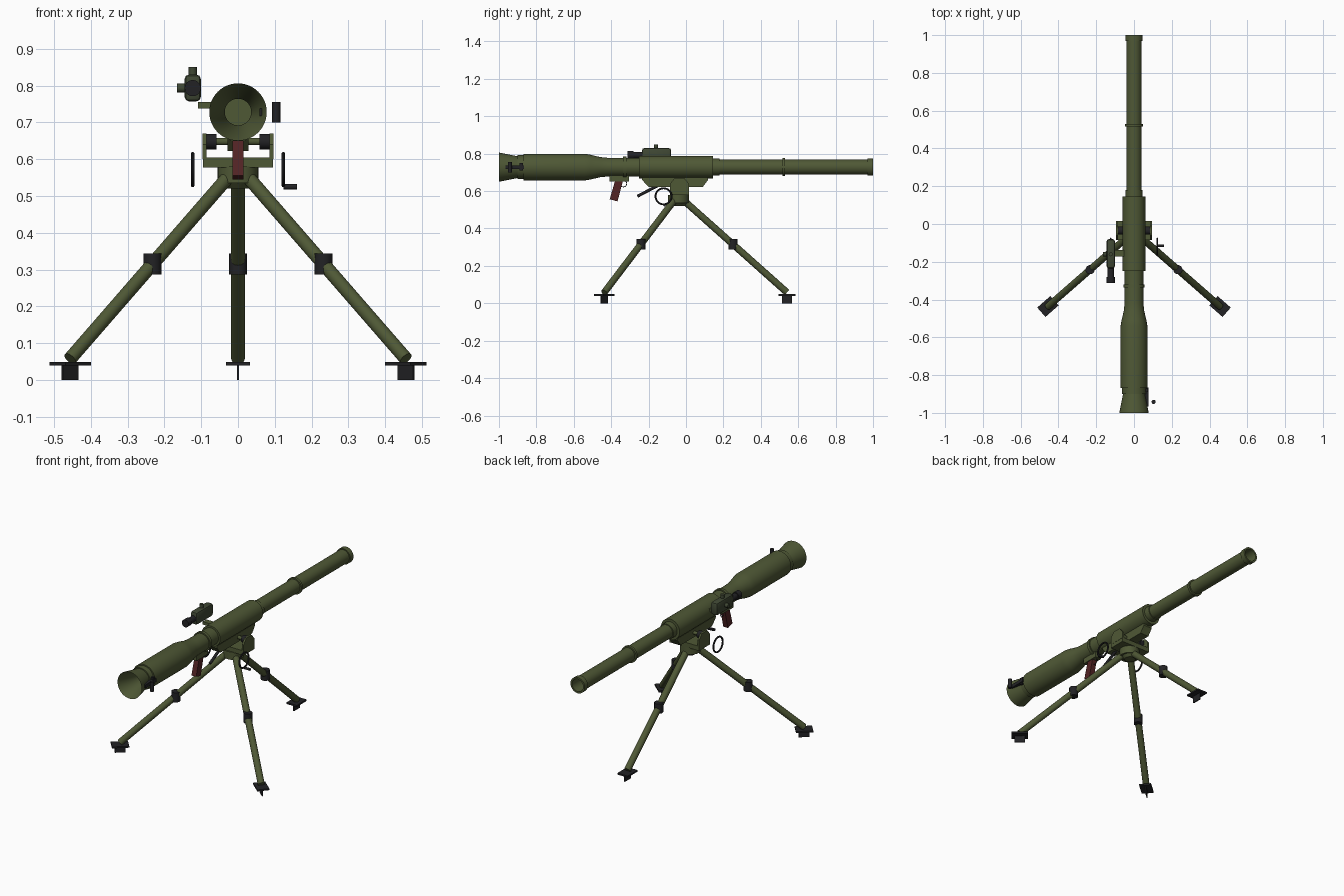
import bpy, bmesh, math
from mathutils import Vector, Matrix

if "Cube" in bpy.data.objects:
    bpy.data.objects.remove(bpy.data.objects["Cube"])


def material(name, rgb):
    m = bpy.data.materials.new(name)
    m.diffuse_color = (*rgb, 1)
    m.use_nodes = True
    m.node_tree.nodes["Principled BSDF"].inputs["Base Color"].default_value = m.diffuse_color
    return m


GREEN = material("olive green", (0.078, 0.098, 0.036))
SIGHT = material("dark olive", (0.05, 0.064, 0.034))
BLACK = material("dark metal", (0.016, 0.016, 0.018))
RED = material("maroon grip", (0.085, 0.017, 0.018))
AXIS_Z = 0.728


def finish(name, bm, mat, smooth=True):
    bmesh.ops.recalc_face_normals(bm, faces=bm.faces)
    me = bpy.data.meshes.new(name)
    bm.to_mesh(me)
    bm.free()
    me.materials.append(mat)
    ob = bpy.data.objects.new(name, me)
    bpy.context.collection.objects.link(ob)
    if smooth:
        bpy.ops.object.select_all(action='DESELECT')
        ob.select_set(True)
        bpy.context.view_layer.objects.active = ob
        bpy.ops.object.shade_smooth_by_angle(angle=math.radians(30))
    return ob


def box(name, lo, hi, mat, bevel=0.0, yaw=0.0):
    """Box between two corners, turned about its own centre."""
    lo, hi = Vector(lo), Vector(hi)
    bm = bmesh.new()
    bmesh.ops.create_cube(bm, size=1)
    bmesh.ops.scale(bm, vec=hi - lo, verts=bm.verts)
    if bevel:
        bmesh.ops.bevel(bm, geom=bm.edges[:], offset=bevel, segments=2,
                        profile=0.5, affect='EDGES')
    bm.transform(Matrix.Translation((lo + hi) / 2) @ Matrix.Rotation(yaw, 4, 'Z'))
    return finish(name, bm, mat, bool(bevel))


def rod(name, a, b, r, mat, r2=None, n=24):
    """Cylinder or cone from point a to point b."""
    a, b = Vector(a), Vector(b)
    d = b - a
    bm = bmesh.new()
    bmesh.ops.create_cone(bm, cap_ends=True, segments=n, radius1=r,
                          radius2=r if r2 is None else r2, depth=d.length)
    bm.transform(Matrix.Translation((a + b) / 2) @ d.to_track_quat('Z', 'Y').to_matrix().to_4x4())
    return finish(name, bm, mat)


def lathe_y(name, profile, mat, n=48):
    """Closed (y, radius) profile turned about the barrel axis."""
    bm = bmesh.new()
    rings = []
    for y, r in profile:
        rings.append([bm.verts.new((r * math.cos(2 * math.pi * i / n), y,
                                    AXIS_Z + r * math.sin(2 * math.pi * i / n)))
                      for i in range(n)])
    for k, ring in enumerate(rings):
        nxt = rings[(k + 1) % len(rings)]
        for i in range(n):
            j = (i + 1) % n
            bm.faces.new((ring[i], ring[j], nxt[j], nxt[i]))
    return finish(name, bm, mat)


def plate_yz(name, pts, x0, x1, mat):
    """Side outline in y, z extruded along x."""
    bm = bmesh.new()
    f = bm.faces.new([bm.verts.new((x0, y, z)) for y, z in pts])
    res = bmesh.ops.extrude_face_region(bm, geom=[f])
    bmesh.ops.translate(bm, vec=(x1 - x0, 0, 0),
                        verts=[v for v in res["geom"] if isinstance(v, bmesh.types.BMVert)])
    return finish(name, bm, mat, False)


def ring_yz(name, c, major, minor, mat, n=32, m=8):
    """Torus lying in the y-z plane."""
    bm = bmesh.new()
    g = [[bm.verts.new((c[0] + minor * math.sin(b),
                        c[1] + (major + minor * math.cos(b)) * math.cos(a),
                        c[2] + (major + minor * math.cos(b)) * math.sin(a)))
          for b in [2 * math.pi * j / m for j in range(m)]]
         for a in [2 * math.pi * i / n for i in range(n)]]
    for i in range(n):
        for j in range(m):
            p, q = g[i], g[(i + 1) % n]
            bm.faces.new((p[j], q[j], q[(j + 1) % m], p[(j + 1) % m]))
    return finish(name, bm, mat)


# Barrel with flared nozzle, chamber, receiver sleeve, muzzle band and open bore
lathe_y("barrel", [
    (-1.0, 0.078), (-0.90, 0.058), (-0.90, 0.064), (-0.868, 0.064), (-0.868, 0.071),
    (-0.54, 0.071), (-0.51, 0.066), (-0.46, 0.054), (-0.42, 0.050), (-0.25, 0.049),
    (-0.25, 0.060), (0.145, 0.060), (0.145, 0.045), (0.18, 0.045), (0.18, 0.040),
    (0.97, 0.040), (0.97, 0.046), (1.0, 0.046), (1.0, 0.036),
    (-0.87, 0.036), (-0.99, 0.073)], GREEN)
for nm, y, w, r in (("rear_band", -0.328, 0.018, 0.056), ("front_band", 0.523, 0.014, 0.048)):
    rod(nm, (0, y - w / 2, AXIS_Z), (0, y + w / 2, AXIS_Z), r, GREEN, n=48)

# Breech latch
box("latch_bar", (0.058, -0.965, 0.718), (0.078, -0.865, 0.738), BLACK)
box("latch_lug", (0.058, -0.89, 0.71), (0.074, -0.872, 0.75), BLACK)
rod("latch_handle", (0.104, -0.942, 0.70), (0.104, -0.942, 0.755), 0.011, BLACK)

# Cradle under the receiver
plate_yz("cradle", [(-0.235, 0.672), (0.118, 0.672), (0.118, 0.66), (0.09, 0.622), (-0.2, 0.622),
                    (-0.235, 0.66)], -0.028, 0.028, GREEN)

# Yoke with trunnions
box("yoke_base", (-0.095, -0.085, 0.578), (0.095, 0.015, 0.605), GREEN)
for s, side in ((-1, "left"), (1, "right")):
    plate_yz(side + "_yoke_ear", [(-0.085, 0.60), (0.015, 0.60), (0.015, 0.64), (-0.01, 0.67),
                                  (-0.06, 0.67), (-0.085, 0.64)], s * 0.085, s * 0.096, GREEN)
    rod(side + "_trunnion", (s * 0.058, -0.035, 0.648), (s * 0.087, -0.035, 0.648), 0.021, BLACK)
    rod(side + "_trunnion_pin", (s * 0.025, -0.035, 0.648), (s * 0.06, -0.035, 0.648), 0.010, GREEN)
    ring_yz(side + "_handwheel", (s * 0.123, -0.12, 0.572), 0.043, 0.005, BLACK)
rod("crank_handle", (0.123, -0.115, 0.525), (0.16, -0.115, 0.525), 0.007, BLACK)

# Tripod hub
rod("tripod_hub", (0, -0.04, 0.535), (0, -0.04, 0.58), 0.055, GREEN, n=32)
rod("hub_boss", (0, -0.035, 0.52), (0, -0.035, 0.536), 0.03, GREEN, 0.045)

# Legs, each with collar, foot plate and spade
legs = {"left": ((-0.03, -0.065, 0.548), (-0.456, -0.437, 0.058)),
        "right": ((0.03, -0.065, 0.548), (0.456, -0.437, 0.058)),
        "forward": ((0, -0.01, 0.548), (0, 0.54, 0.058))}
for nm, (a, b) in legs.items():
    a, b = Vector(a), Vector(b)
    rod(nm + "_leg", a, b, 0.0185, GREEN)
    c = a.lerp(b, 0.475)
    rod(nm + "_leg_collar", c - Vector((0, 0, 0.028)), c + Vector((0, 0, 0.028)), 0.024, BLACK)
    yaw = math.atan2(b.y - a.y, b.x - a.x)
    box(nm + "_foot_plate", (b.x - 0.046, b.y - 0.033, 0.040),
        (b.x + 0.046, b.y + 0.033, 0.049), BLACK, yaw=yaw)
    box(nm + "_foot_spade", (b.x - 0.028, b.y - 0.003, 0),
        (b.x + 0.028, b.y + 0.003, 0.041), BLACK, yaw=yaw)

# Trigger group and pistol grip
box("trigger_housing", (-0.02, -0.41, 0.65), (0.02, -0.305, 0.69), GREEN)
plate_yz("pistol_grip", [(-0.38, 0.652), (-0.338, 0.652), (-0.366, 0.545), (-0.408, 0.556)],
         -0.015, 0.015, RED)
ring_yz("trigger_guard", (0, -0.335, 0.64), 0.018, 0.002, BLACK, n=20, m=6)
rod("elevation_lever", (0, -0.26, 0.572), (0, -0.14, 0.635), 0.008, BLACK)

# Optical sight on its side arm
box("sight_arm", (-0.108, -0.172, 0.738), (-0.045, -0.138, 0.755), GREEN)
box("sight_body", (-0.145, -0.235, 0.757), (-0.101, -0.08, 0.83), SIGHT, bevel=0.012)
rod("sight_eyepiece_tube", (-0.123, -0.285, 0.793), (-0.123, -0.23, 0.793), 0.017, BLACK)
rod("sight_eyepiece", (-0.123, -0.312, 0.793), (-0.123, -0.28, 0.793), 0.022, BLACK)
rod("sight_top_knob", (-0.123, -0.16, 0.825), (-0.123, -0.16, 0.85), 0.011, SIGHT)
rod("sight_side_knob", (-0.165, -0.16, 0.793), (-0.14, -0.16, 0.793), 0.012, SIGHT)
